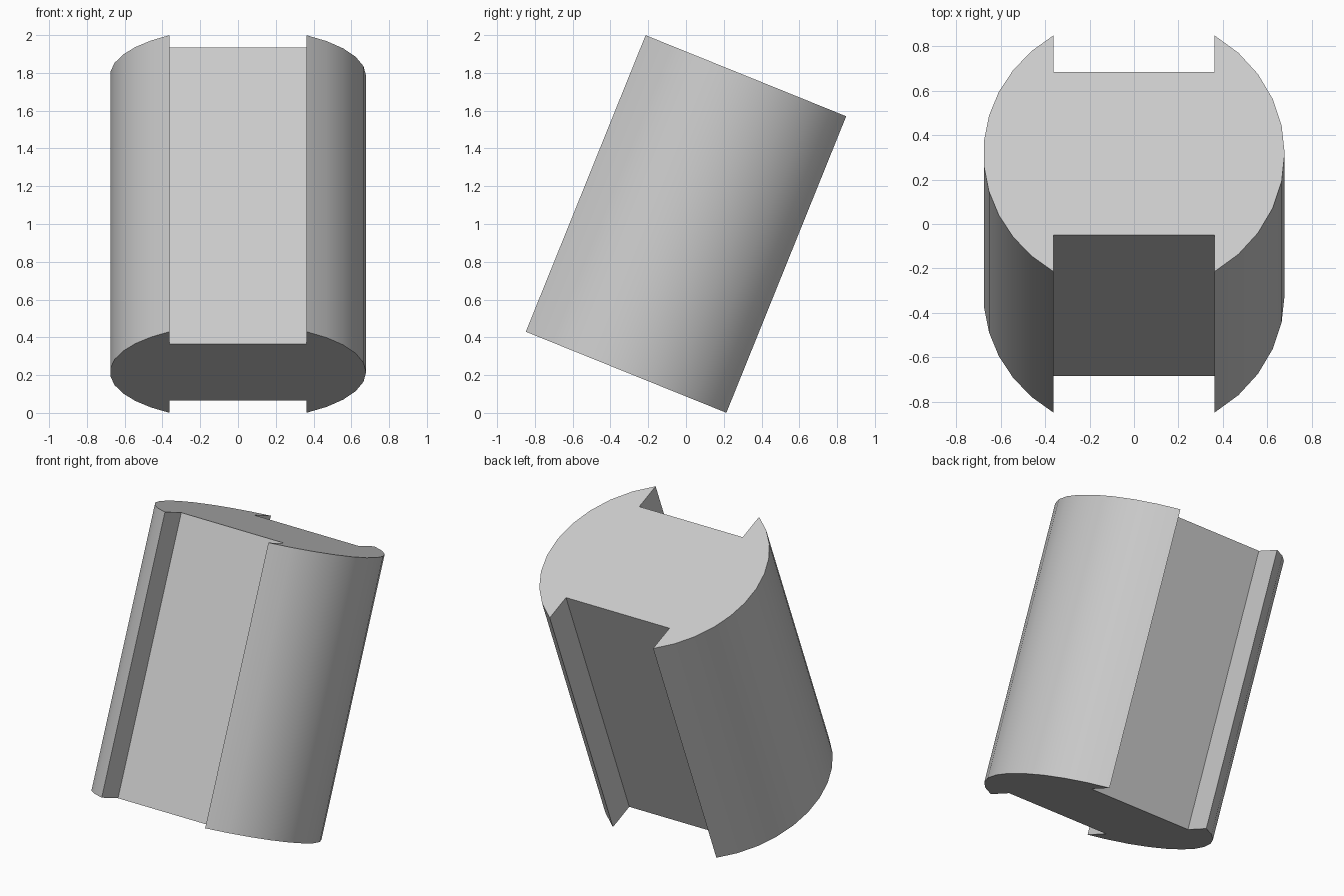
import bpy, bmesh
from math import sin, cos, atan2, radians

cube = bpy.data.objects.get("Cube")
if cube:
    bpy.data.objects.remove(cube)

RADIUS, LENGTH, TILT = 0.678, 1.693, radians(22)
SLOT_HALF, SLOT_FLOOR = 0.363, 0.396

grey = bpy.data.materials.new("light grey")
grey.use_nodes = True
colour = (0.6, 0.6, 0.6, 1)
grey.diffuse_color = colour
grey.node_tree.nodes["Principled BSDF"].inputs["Base Color"].default_value = colour


def arc(side, steps):
    """Rounded flank from lower to upper slot edge; side is +1 or -1."""
    end = atan2((RADIUS**2 - SLOT_HALF**2) ** 0.5, SLOT_HALF)
    angles = [end * (2 * i / steps - 1) for i in range(steps + 1)]
    return [(side * RADIUS * cos(a), RADIUS * sin(a)) for a in angles]


# Round section with a flat-bottomed slot on the front and the back
profile = arc(1, 10)
profile += [(SLOT_HALF, SLOT_FLOOR), (-SLOT_HALF, SLOT_FLOOR)]
profile += arc(-1, 11)[::-1]
profile += [(-SLOT_HALF, -SLOT_FLOOR), (SLOT_HALF, -SLOT_FLOOR)]

# Extrude the section along its axis
bm = bmesh.new()
base = bm.faces.new([bm.verts.new((x, y, -LENGTH / 2)) for x, y in profile])
top = bmesh.ops.extrude_face_region(bm, geom=[base], use_keep_orig=True)["geom"]
bmesh.ops.translate(bm, vec=(0, 0, LENGTH),
                    verts=[v for v in top if isinstance(v, bmesh.types.BMVert)])
bmesh.ops.recalc_face_normals(bm, faces=bm.faces)
mesh = bpy.data.meshes.new("slotted_cylinder")
bm.to_mesh(mesh)
bm.free()
mesh.materials.append(grey)

# Lean the cylinder backwards
body = bpy.data.objects.new("slotted_cylinder", mesh)
bpy.context.collection.objects.link(body)
body.location = (0, 0, 1)
body.rotation_euler = (-TILT, 0, 0)

bpy.ops.object.select_all(action="DESELECT")
body.select_set(True)
bpy.context.view_layer.objects.active = body
bpy.ops.object.shade_smooth_by_angle(angle=radians(30))
